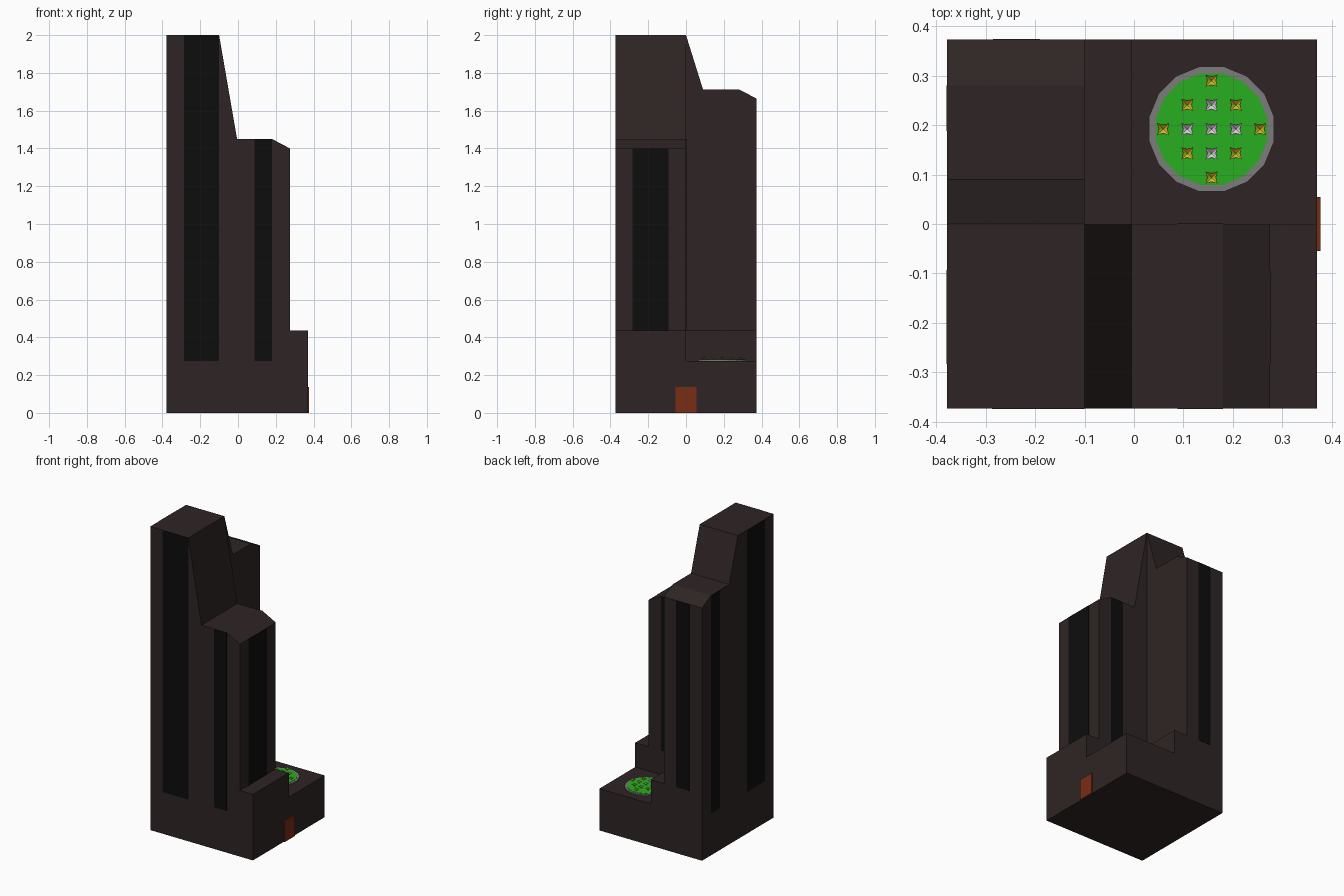
import bpy, bmesh, math
from mathutils import Matrix

if "Cube" in bpy.data.objects:
    bpy.data.objects.remove(bpy.data.objects["Cube"])


def material(name, rgb):
    m = bpy.data.materials.new(name)
    m.diffuse_color = (*rgb, 1)
    m.use_nodes = True
    m.node_tree.nodes["Principled BSDF"].inputs["Base Color"].default_value = m.diffuse_color
    return m


WALL = material("dark_wall", (0.028, 0.018, 0.018))
GLASS = material("black_glass", (0.004, 0.004, 0.004))
DOOR = material("door_brown", (0.19, 0.026, 0.008))
STONE = material("grey_stone", (0.2, 0.2, 0.2))
GRASS = material("green_grass", (0.022, 0.42, 0.014))
YELLOW = material("yellow_petal", (0.6, 0.5, 0.02))
WHITE = material("white_petal", (0.7, 0.65, 0.7))


def finish(name, bm, mat):
    bmesh.ops.recalc_face_normals(bm, faces=bm.faces[:])
    me = bpy.data.meshes.new(name)
    bm.to_mesh(me)
    bm.free()
    me.materials.append(mat)
    ob = bpy.data.objects.new(name, me)
    bpy.context.collection.objects.link(ob)
    return ob


def prism(name, points, vec, mat):
    """Extrude a flat outline along vec."""
    bm = bmesh.new()
    face = bm.faces.new([bm.verts.new(p) for p in points])
    ext = bmesh.ops.extrude_face_region(bm, geom=[face])["geom"]
    bmesh.ops.translate(bm, vec=vec, verts=[v for v in ext if isinstance(v, bmesh.types.BMVert)])
    return finish(name, bm, mat)


def box(name, lo, hi, mat):
    (x0, y0, z0), (x1, y1, z1) = lo, hi
    return prism(name, [(x0, y0, z0), (x1, y0, z0), (x1, y1, z0), (x0, y1, z0)], (0, 0, z1 - z0), mat)


L, R, F, B = -0.378, 0.37, -0.373, 0.373    # outer walls
XI, XS, XE = -0.10, -0.005, 0.275           # tall block side, courtyard side, front wing end
COURT, STEP = 0.275, 0.435

# Base with the stepped L-shaped podium around the courtyard
box("base", (L, F, 0), (R, B, COURT), WALL)
prism("podium", [(L, F, COURT), (R, F, COURT), (R, 0, COURT), (XS, 0, COURT),
                 (XS, B, COURT), (L, B, COURT)], (0, 0, STEP - COURT), WALL)

# Two tower wings, each a roof profile swept across its width
front = [(L, STEP), (XE, STEP), (XE, 1.4), (0.18, 1.45), (XS, 1.45), (XI, 2), (L, 2)]
prism("front_wing", [(x, F, z) for x, z in front], (0, -F, 0), WALL)
back = [(0, STEP), (B, STEP), (B, 1.665), (0.28, 1.712), (0.09, 1.712), (0, 2)]
prism("back_wing", [(L, y, z) for y, z in back], (XI - L, 0, 0), WALL)

# Black window strips, very thin plates on the walls
T = 0.0015
strips = [
    ((-0.287, F - T, COURT), (XI, F, 2)),
    ((0.088, F - T, COURT), (0.18, F, 1.45)),
    ((0.088, 0, STEP), (0.18, T, 1.45)),
    ((XE, -0.283, STEP), (XE + T, -0.093, 1.4)),
    ((L - T, -0.283, COURT), (L, -0.093, 2)),
    ((L - T, 0.188, COURT), (L, 0.28, 1.712)),
    ((-0.285, B, STEP), (-0.19, B + T, 1.665)),
]
for i, (lo, hi) in enumerate(strips):
    box(f"window_strip_{i}", lo, hi, GLASS)

# Door
box("door", (R, -0.055, 0), (0.377, 0.055, 0.138), DOOR)

# Round garden bed in the courtyard
CX, CY = 0.157, 0.192


def disc(name, r, h, mat):
    bm = bmesh.new()
    bmesh.ops.create_cone(bm, cap_ends=True, segments=16, radius1=r, radius2=r, depth=h,
                          matrix=Matrix.Translation((CX, CY, COURT + h / 2))
                          @ Matrix.Rotation(math.pi / 16, 4, 'Z'))
    finish(name, bm, mat)


disc("garden_border", 0.129, 0.007, STONE)
disc("garden_grass", 0.115, 0.009, GRASS)


# Flowers: four-pointed cups on short stems, in a diamond pattern
def flower(name, x, y, mat):
    z = COURT + 0.015
    box(name + "_stem", (x - 0.001, y - 0.001, COURT), (x + 0.001, y + 0.001, z), GRASS)
    bm = bmesh.new()
    tip = bm.verts.new((x, y, z - 0.003))
    rim = []
    for k in range(8):
        a, r = math.pi / 4 * k, (0.0175 if k % 2 else 0.0085)
        rim.append(bm.verts.new((x + r * math.cos(a), y + r * math.sin(a), z + (0.01 if k % 2 else 0.004))))
    for k in range(8):
        bm.faces.new((tip, rim[k], rim[(k + 1) % 8]))
    finish(name, bm, mat)


for i in range(-2, 3):
    for j in range(-2, 3):
        d = abs(i) + abs(j)
        if d <= 2:
            flower(f"flower_{i + 2}_{j + 2}", CX + i * 0.049, CY + j * 0.049, WHITE if d < 2 else YELLOW)
